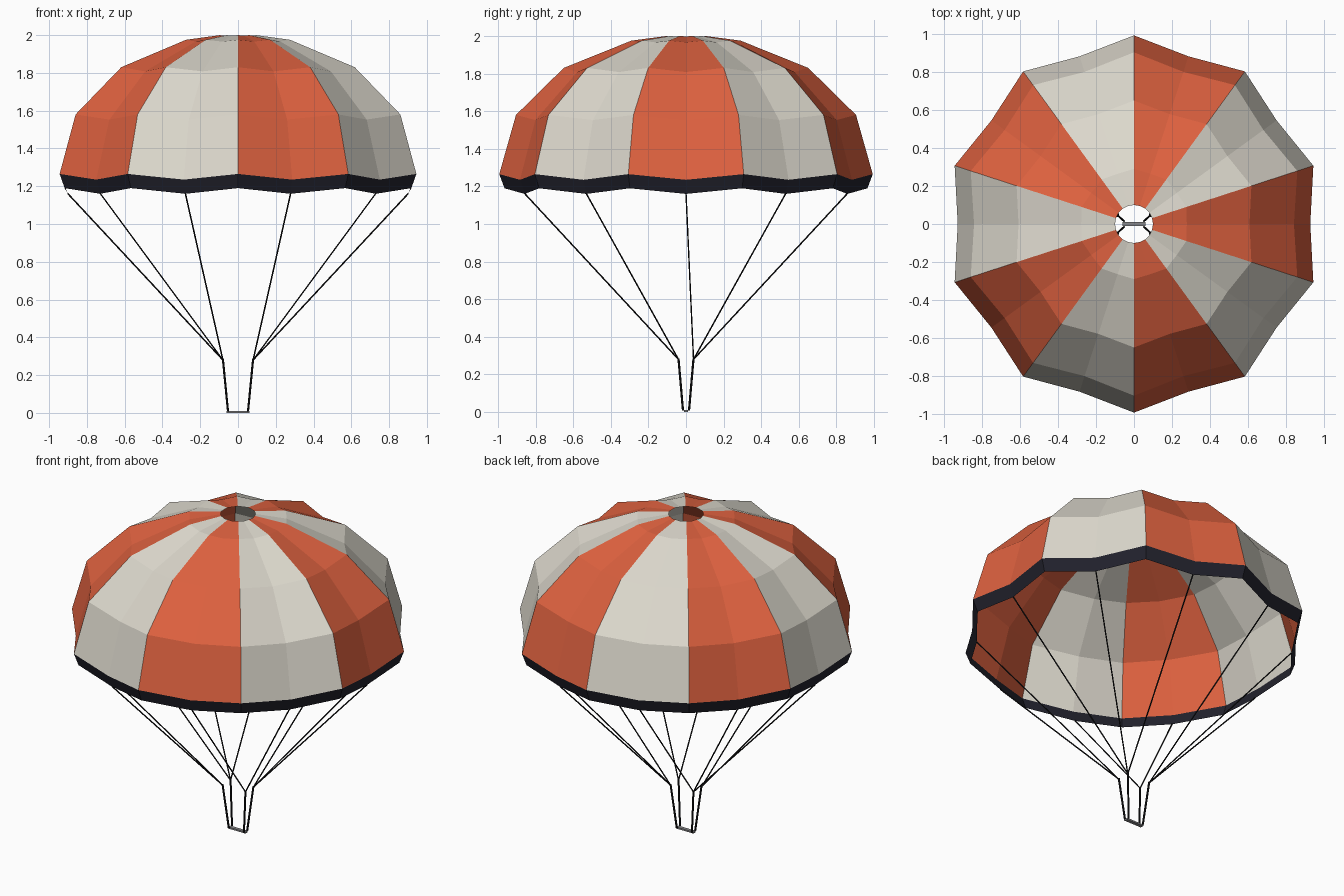
import bpy, bmesh
from math import sin, cos, pi
from mathutils import Vector

cube = bpy.data.objects.get("Cube")
if cube:
    bpy.data.objects.remove(cube, do_unlink=True)

GORES = 10


def material(name, rgb):
    m = bpy.data.materials.new(name)
    m.use_nodes = True
    m.diffuse_color = (*rgb, 1)
    node = next(n for n in m.node_tree.nodes if n.type == 'BSDF_PRINCIPLED')
    node.inputs["Base Color"].default_value = (*rgb, 1)
    node.inputs["Roughness"].default_value = 0.8
    return m


orange = material("orange cloth", (0.73, 0.12, 0.05))
cream = material("cream cloth", (0.72, 0.69, 0.61))
navy = material("navy hem", (0.016, 0.016, 0.026))
black = material("black cord", (0.008, 0.008, 0.009))
grey = material("grey metal", (0.25, 0.25, 0.26))


def finish(name, bm, mats):
    mesh = bpy.data.meshes.new(name)
    bm.to_mesh(mesh)
    bm.free()
    for m in mats:
        mesh.materials.append(m)
    obj = bpy.data.objects.new(name, mesh)
    bpy.context.collection.objects.link(obj)
    return obj


def scalloped_sheet(name, profile, mats):
    """Rings alternate seam and mid-gore points: (seam r, seam z, mid r, mid z)."""
    bm = bmesh.new()
    count = GORES * 2
    rings = []
    for seam_r, seam_z, mid_r, mid_z in profile:
        ring = []
        for i in range(count):
            a = pi / 2 + i * pi / GORES
            r, z = (mid_r, mid_z) if i % 2 else (seam_r, seam_z)
            ring.append(bm.verts.new((r * cos(a), r * sin(a), z)))
        rings.append(ring)
    for low, high in zip(rings, rings[1:]):
        for i in range(count):
            j = (i + 1) % count
            face = bm.faces.new((low[i], low[j], high[j], high[i]))
            face.material_index = (i // 2) % len(mats)
    return finish(name, bm, mats)


def cords(name, segments, radius):
    """Thin six-sided rods between pairs of points."""
    bm = bmesh.new()
    for start, end in segments:
        a, b = Vector(start), Vector(end)
        made = bmesh.ops.create_cone(bm, cap_ends=True, segments=6, radius1=radius,
                                     radius2=radius, depth=(b - a).length)
        turn = (b - a).to_track_quat('Z', 'Y')
        for v in made["verts"]:
            v.co = turn @ v.co + (a + b) / 2
    return finish(name, bm, [black])


# Striped canopy with an open vent at the crown
scalloped_sheet("canopy", [
    (0.993, 1.265, 0.928, 1.235),
    (0.904, 1.58, 0.842, 1.553),
    (0.65, 1.83, 0.608, 1.808),
    (0.29, 1.975, 0.278, 1.966),
    (0.1, 2.0, 0.1, 1.997),
], [cream, orange])

# Dark band hanging from the canopy edge
scalloped_sheet("hem_band", [
    (0.965, 1.19, 0.902, 1.16),
    (0.993, 1.265, 0.928, 1.235),
], [navy])

# Suspension lines gather at four points above the harness
lines = []
for k in range(GORES):
    a = 2 * pi * k / GORES
    x, y = 0.902 * cos(a), 0.902 * sin(a)
    sx = 1 if x > 0 else -1
    sy = 1 if y > -0.01 else -1
    lines.append(((x, y, 1.162), (sx * 0.08, sy * 0.04, 0.28)))
cords("suspension_lines", lines, 0.004)

# Risers run from the gathering points to the harness bar
cords("risers", [((sx * 0.08, sy * 0.04, 0.285), (sx * 0.053, sy * 0.016, 0.008))
                 for sx in (-1, 1) for sy in (-1, 1)], 0.006)

# Harness bar
bm = bmesh.new()
bmesh.ops.create_cube(bm, size=1)
for v in bm.verts:
    v.co = Vector((v.co.x * 0.12, v.co.y * 0.022, v.co.z * 0.01 + 0.005))
finish("harness_bar", bm, [grey])
